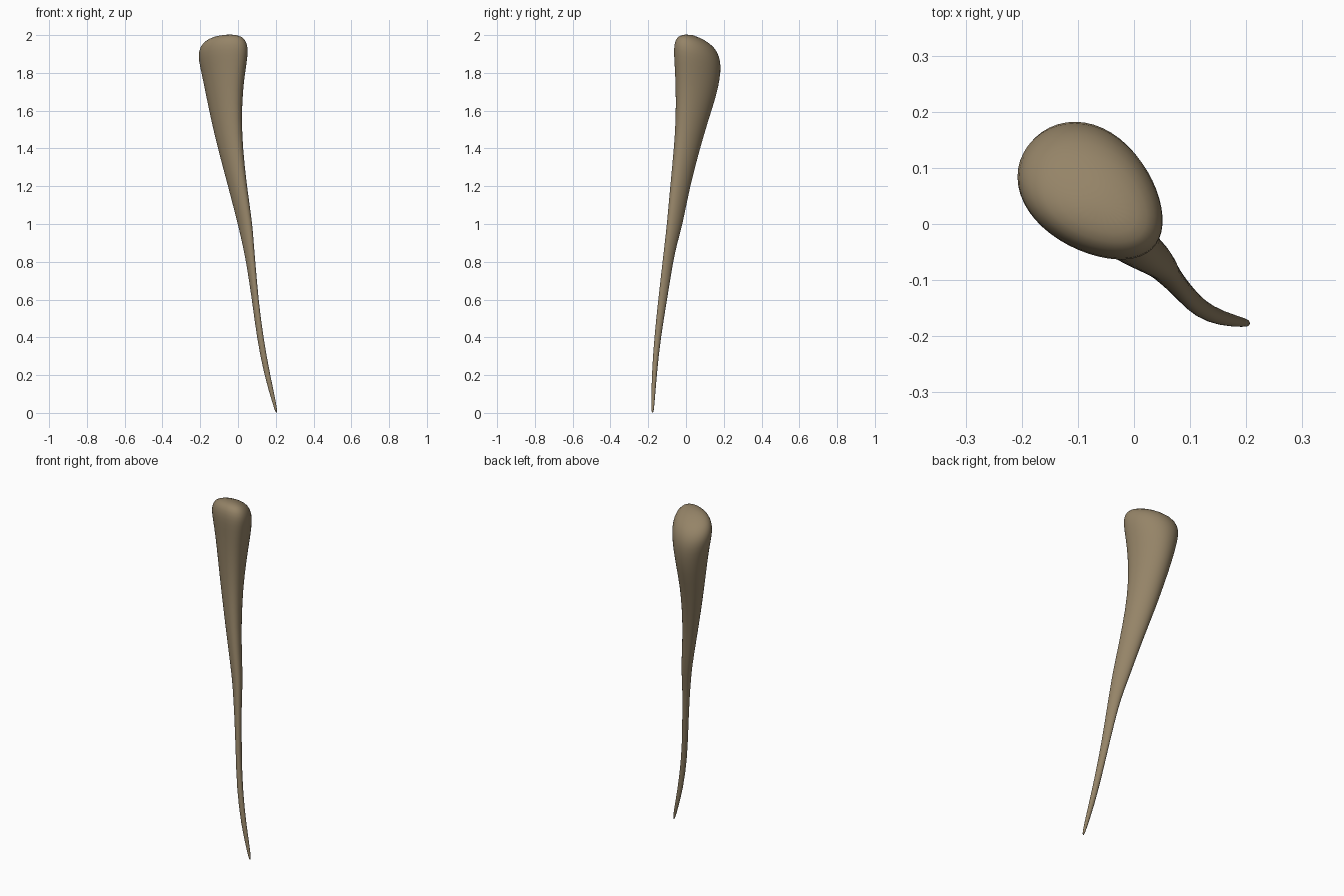
import bpy, bmesh, math

if "Cube" in bpy.data.objects:
    bpy.data.objects.remove(bpy.data.objects["Cube"])

SEGS = 24
# Sections: height, x min, x max, y min, y max, width/length ratio
SECTIONS = [
    (0.004, 0.199, 0.207, -0.182, -0.172, 1.0),
    (0.03, 0.189, 0.207, -0.184, -0.168, 1.0),
    (0.20, 0.138, 0.170, -0.182, -0.155, 0.95),
    (0.40, 0.099, 0.134, -0.168, -0.134, 0.85),
    (0.60, 0.074, 0.108, -0.147, -0.100, 0.75),
    (0.80, 0.043, 0.092, -0.124, -0.069, 0.65),
    (0.90, 0.022, 0.083, -0.113, -0.046, 0.62),
    (1.00, -0.001, 0.077, -0.101, -0.017, 0.60),
    (1.20, -0.053, 0.047, -0.084, 0.021, 0.62),
    (1.40, -0.107, 0.026, -0.064, 0.074, 0.66),
    (1.55, -0.142, 0.020, -0.054, 0.115, 0.70),
    (1.70, -0.172, 0.026, -0.055, 0.161, 0.72),
    (1.80, -0.192, 0.040, -0.060, 0.180, 0.72),
    (1.87, -0.208, 0.051, -0.065, 0.185, 0.72),
    (1.92, -0.210, 0.054, -0.064, 0.176, 0.72),
    (1.965, -0.188, 0.040, -0.050, 0.148, 0.72),
    (1.99, -0.135, 0.008, -0.018, 0.095, 0.72),
]


def section(z, x0, x1, y0, y1, ratio):
    """Egg-shaped ring along the diagonal, fitted to its x and y extents."""
    head = min(max((z - 1.3) / 0.5, 0), 1)
    pts = []
    for i in range(SEGS):
        t = 2 * math.pi * i / SEGS
        u = math.cos(t)
        v = ratio * math.sin(t) * (1 - 0.15 * head * u)
        pts.append((u + v, v - u))
    xs, ys = zip(*pts)
    ring = []
    for px, py in pts:
        x = x0 + (x1 - x0) * (px - min(xs)) / (max(xs) - min(xs))
        y = y0 + (y1 - y0) * (py - min(ys)) / (max(ys) - min(ys))
        # the knob leans down towards the back
        ring.append((x, y, z - 0.25 * head * (y - (y0 + y1) / 2)))
    return ring


# Loft the sections into one closed, tapering shaft with a swollen knob
bm = bmesh.new()
rings = [[bm.verts.new(p) for p in section(*s)] for s in SECTIONS]
for a, b in zip(rings, rings[1:]):
    for i in range(SEGS):
        j = (i + 1) % SEGS
        bm.faces.new((a[i], a[j], b[j], b[i]))
tip = bm.verts.new((0.203, -0.177, 0.0))
crown = bm.verts.new((-0.06, 0.038, 2.001))
for i in range(SEGS):
    j = (i + 1) % SEGS
    bm.faces.new((tip, rings[0][j], rings[0][i]))
    bm.faces.new((crown, rings[-1][i], rings[-1][j]))
bmesh.ops.recalc_face_normals(bm, faces=bm.faces)
for f in bm.faces:
    f.smooth = True

mesh = bpy.data.meshes.new("club")
bm.to_mesh(mesh)
bm.free()
club = bpy.data.objects.new("club", mesh)
bpy.context.collection.objects.link(club)

sub = club.modifiers.new("smooth", 'SUBSURF')
sub.levels = sub.render_levels = 1

wood = bpy.data.materials.new("tan brown")
wood.diffuse_color = (0.30, 0.23, 0.137, 1)
wood.use_nodes = True
wood.node_tree.nodes["Principled BSDF"].inputs["Base Color"].default_value = wood.diffuse_color
mesh.materials.append(wood)
